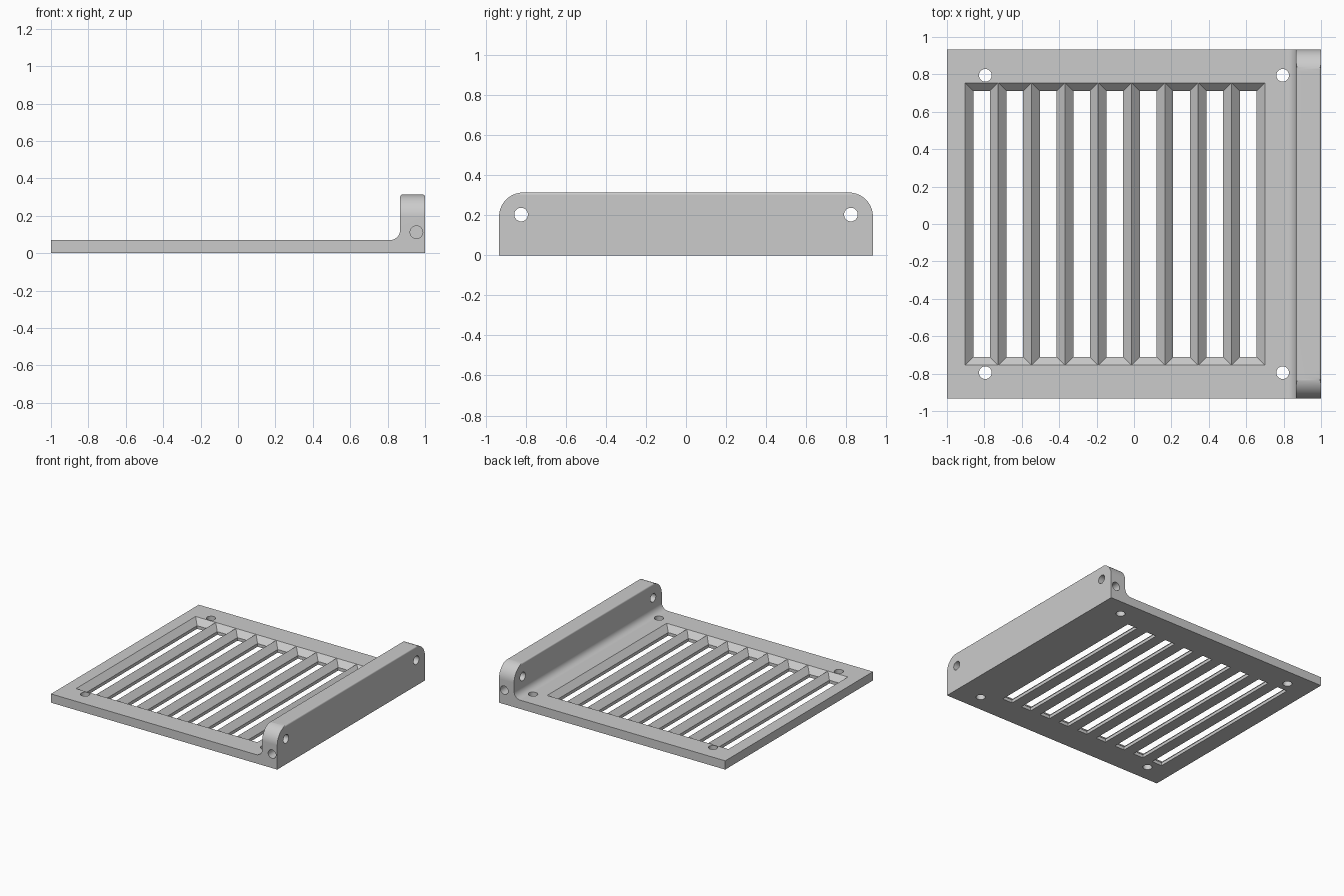
import bpy
import bmesh
from math import radians, cos, sin, pi
from mathutils import Matrix, Vector

cube = bpy.data.objects.get("Cube")
if cube:
    bpy.data.objects.remove(cube, do_unlink=True)

DEPTH = 0.933            # half depth of the whole part
PLATE, WALL = 0.07, 0.313  # plate thickness and wall height
INNER = 0.867            # inner face of the wall
PITCH, SLOTS, FIRST = 0.1782, 9, -0.904

grey = bpy.data.materials.new("light grey")
grey.use_nodes = True
colour = (0.6, 0.6, 0.6, 1)
grey.diffuse_color = colour
grey.node_tree.nodes["Principled BSDF"].inputs["Base Color"].default_value = colour


def make_object(name, bm):
    bmesh.ops.recalc_face_normals(bm, faces=bm.faces)
    mesh = bpy.data.meshes.new(name)
    bm.to_mesh(mesh)
    bm.free()
    mesh.materials.append(grey)
    obj = bpy.data.objects.new(name, mesh)
    bpy.context.collection.objects.link(obj)
    return obj


def arc(cx, cz, r, start, end, steps):
    angles = [radians(start + (end - start) * i / steps) for i in range(steps + 1)]
    return [(cx + r * cos(a), cz + r * sin(a)) for a in angles]


def extrude(name, points, offset):
    """Extrude a closed 3D outline along an offset vector."""
    bm = bmesh.new()
    face = bm.faces.new([bm.verts.new(p) for p in points])
    grown = bmesh.ops.extrude_face_region(bm, geom=[face])["geom"]
    moved = [v for v in grown if isinstance(v, bmesh.types.BMVert)]
    bmesh.ops.translate(bm, verts=moved, vec=offset)
    return make_object(name, bm)


def boolean(obj, cutter, operation):
    mod = obj.modifiers.new("cut", 'BOOLEAN')
    mod.operation = operation
    mod.solver = 'EXACT'
    mod.object = cutter
    bpy.context.view_layer.objects.active = obj
    bpy.ops.object.modifier_apply(modifier=mod.name)
    bpy.data.objects.remove(cutter, do_unlink=True)


def add_hole(bm, centre, axis, length, r=0.034):
    turn = Vector((0, 0, 1)).rotation_difference(Vector(axis)).to_matrix().to_4x4()
    bmesh.ops.create_cone(bm, cap_ends=True, segments=32, radius1=r, radius2=r,
                          depth=length, matrix=Matrix.Translation(centre) @ turn)


def add_slot(bm, x):
    """Straight slot below, flaring at 45 degrees to the top."""
    wide, narrow = PITCH / 2 - 0.0004, 0.0445
    rings = []
    for z, hx, hy in ((-0.05, narrow, 0.711), (PLATE - 0.045, narrow, 0.711),
                      (PLATE, wide, 0.755), (PLATE + 0.05, wide, 0.755)):
        rings.append([bm.verts.new((x + sx * hx, sy * hy, z))
                      for sx, sy in ((-1, -1), (1, -1), (1, 1), (-1, 1))])
    for low, high in zip(rings, rings[1:]):
        for i in range(4):
            j = (i + 1) % 4
            bm.faces.new((low[i], low[j], high[j], high[i]))
    bm.faces.new(rings[0])
    bm.faces.new(rings[-1])


# Plate and wall: one L profile with a fillet and eased top edges
ease, fillet = 0.012, 0.055
profile = [(-1, 0), (1, 0)]
profile += arc(1 - ease, WALL - ease, ease, 0, 90, 5)
profile += arc(INNER + ease, WALL - ease, ease, 90, 180, 5)
profile += arc(INNER - fillet, PLATE + fillet, fillet, 0, -90, 10)
profile.append((-1, PLATE))
plate = extrude("grille_plate_with_wall", [(x, -DEPTH, z) for x, z in profile],
                (0, 2 * DEPTH, 0))

# Rounded upper ends of the wall
round_r = 0.12
outline = [(-DEPTH, -0.1), (DEPTH, -0.1)]
outline += arc(DEPTH - round_r, WALL - round_r, round_r, 0, 90, 16)
outline += arc(round_r - DEPTH, WALL - round_r, round_r, 90, 180, 16)
limits = extrude("wall_end_limits", [(-1.2, y, z) for y, z in outline], (2.4, 0, 0))
boolean(plate, limits, 'INTERSECT')

# Slots and screw holes
bm = bmesh.new()
for i in range(SLOTS):
    add_slot(bm, FIRST + PITCH * (i + 0.5))
for side in (-1, 1):
    for x in (-0.795, 0.795):
        add_hole(bm, (x, side * 0.795, 0.03), (0, 0, 1), 0.18)
    add_hole(bm, (0.95, side * 0.823, 0.203), (1, 0, 0), 0.3)
    add_hole(bm, (0.954, side * DEPTH, 0.112), (0, 1, 0), 0.4)
boolean(plate, make_object("openings", bm), 'DIFFERENCE')

# Smooth curves, crisp edges, flat faces kept flat
bpy.ops.object.select_all(action='DESELECT')
plate.select_set(True)
bpy.context.view_layer.objects.active = plate
bpy.ops.object.shade_smooth_by_angle(angle=radians(30))
normals = plate.modifiers.new("flat faces", 'WEIGHTED_NORMAL')
normals.keep_sharp = True
